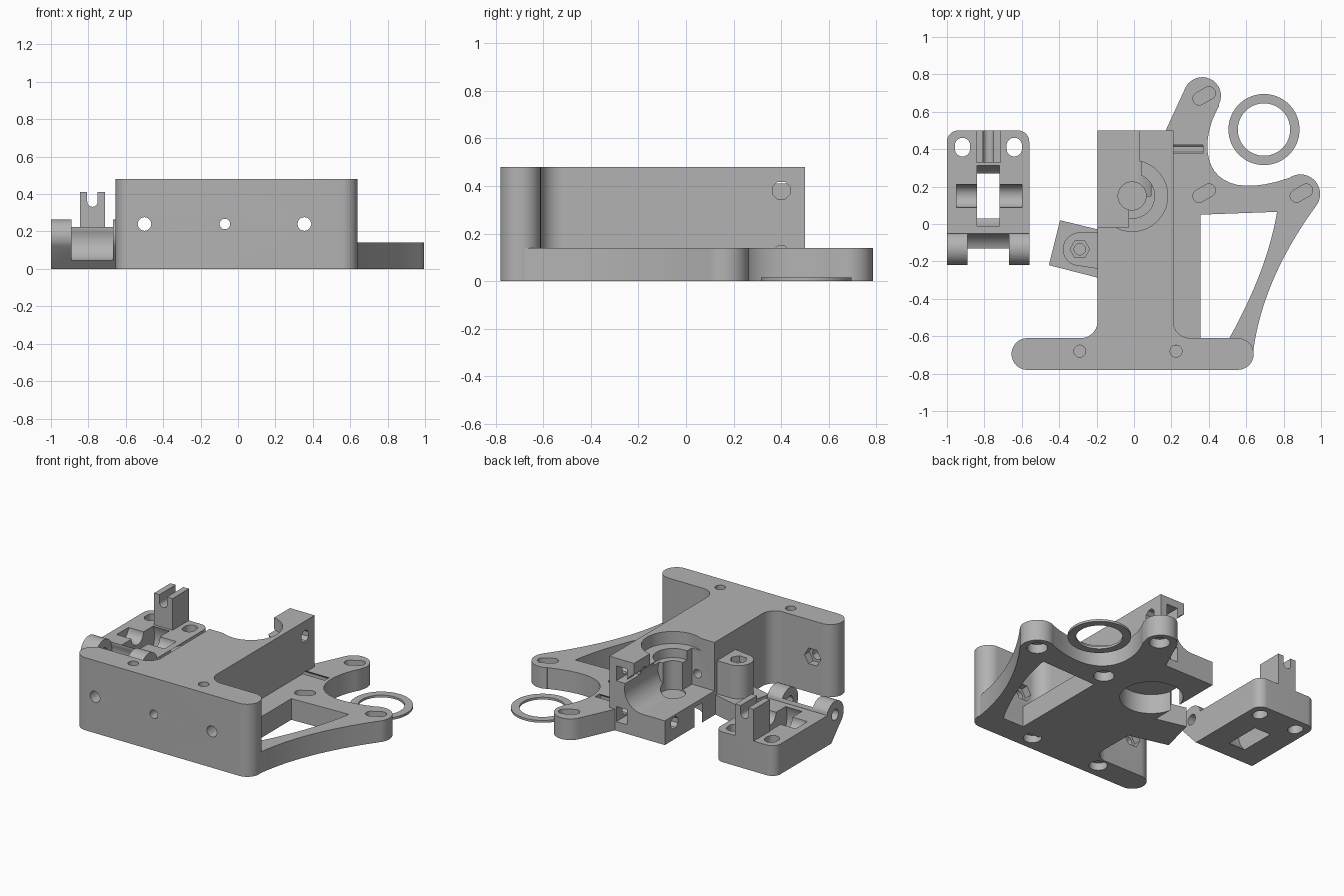
import bpy, bmesh
from math import cos, sin, pi, radians
from mathutils import Vector
from mathutils.geometry import interpolate_bezier

cube = bpy.data.objects.get("Cube")
if cube:
    bpy.data.objects.remove(cube)

grey = bpy.data.materials.new("plastic grey")
grey.use_nodes = True
grey.diffuse_color = (0.45, 0.45, 0.45, 1)
grey.node_tree.nodes["Principled BSDF"].inputs["Base Color"].default_value = (0.45, 0.45, 0.45, 1)


def arc(u, v, r, a, b, n=16):
    angles = [radians(a + (b - a) * i / n) for i in range(n + 1)]
    return [(u + r * cos(t), v + r * sin(t)) for t in angles]


def circle(u, v, r, n=40, turn=0):
    return [(u + r * cos(turn + 2 * pi * i / n), v + r * sin(turn + 2 * pi * i / n)) for i in range(n)]


def rect(u0, u1, v0, v1):
    return [(u0, v0), (u1, v0), (u1, v1), (u0, v1)]


def curve(*points):
    return [(p.x, p.y) for p in interpolate_bezier(*[Vector((*q, 0)) for q in points], 20)]


def bend(a, control, b):
    a, c, b = Vector(a), Vector(control), Vector(b)
    return curve(a, a.lerp(c, 2 / 3), b.lerp(c, 2 / 3), b)


def prism(name, points, low, high, axis="z"):
    """Extrude a flat outline along one axis."""
    place = {"z": lambda u, v, w: (u, v, w),
             "x": lambda u, v, w: (w, u, v),
             "y": lambda u, v, w: (u, w, v)}[axis]
    bm = bmesh.new()
    ends = [[bm.verts.new(place(u, v, w)) for u, v in points] for w in (low, high)]
    n = len(points)
    bm.faces.new(ends[0])
    bm.faces.new(ends[1])
    for i in range(n):
        j = (i + 1) % n
        bm.faces.new((ends[0][i], ends[0][j], ends[1][j], ends[1][i]))
    bmesh.ops.recalc_face_normals(bm, faces=bm.faces)
    mesh = bpy.data.meshes.new(name)
    bm.to_mesh(mesh)
    bm.free()
    obj = bpy.data.objects.new(name, mesh)
    bpy.context.collection.objects.link(obj)
    mesh.materials.append(grey)
    return obj


def activate(obj):
    bpy.ops.object.select_all(action="DESELECT")
    obj.select_set(True)
    bpy.context.view_layer.objects.active = obj


def combine(obj, points, low, high, axis="z", operation="DIFFERENCE"):
    tool = prism("cutter", points, low, high, axis)
    tool.hide_render = True
    mod = obj.modifiers.new("cut", "BOOLEAN")
    mod.operation, mod.solver, mod.object = operation, "EXACT", tool
    activate(obj)
    bpy.ops.object.modifier_apply(modifier=mod.name)
    bpy.data.objects.remove(tool)


# Main block with the round-ended front beam
block = prism("main_block",
              arc(0.555, -0.695, 0.085, -90, 90) + arc(0.30, -0.52, 0.09, 270, 180)
              + [(0.21, 0.5), (-0.195, 0.5)]
              + arc(-0.285, -0.52, 0.09, 0, -90) + arc(-0.57, -0.695, 0.085, 90, 270),
              0, 0.48)
cut = lambda *a: combine(block, *a)
# Idler space and round trough at the back
cut(rect(-0.3, -0.03, -0.02, 0.6), 0.16, 0.6)
cut(rect(-0.3, 0.03, 0.15, 0.6), 0.29, 0.6)
cut(circle(-0.03, 0.29, 0.13), 0.15, 0.6, "y")
# Stepped bearing seats
for radius, low, high in ((0.19, 0.40, 0.6), (0.12, 0.34, 0.6), (0.075, 0.15, 0.6), (0.19, -0.1, 0.13)):
    cut(circle(-0.01, 0.15, radius), low, high)
# Beam holes with hexagonal nut pockets
cut(circle(-0.07, 0.24, 0.028), -0.9, 0.6, "y")
for x in (-0.5, 0.355):
    cut(circle(x, 0.24, 0.037, 12), -0.9, -0.5, "y")
    cut(circle(x, 0.24, 0.06, 6), -0.66, -0.5, "y")
for x in (-0.29, 0.225):
    cut(circle(x, -0.68, 0.032), 0.06, 0.6)
    cut(circle(x, -0.68, 0.055), -0.1, 0.05)
# Clamp screw holes and nut slots
for z in (0.11, 0.38):
    cut(circle(0.4, z, 0.04, 8, pi / 8), -0.3, 0.37, "x")
    cut(rect(0.08, 0.16, 0.35, 0.6), z - 0.05, z + 0.05)

# Mounting plate with lobes and triangular opening
plate = prism("mounting_plate",
              [(0.2, -0.65), (0.2, 0.49), (0.165, 0.49)]
              + arc(0.365, 0.685, 0.1, 155, -25)
              + curve((0.455, 0.63), (0.33, 0.42), (0.36, 0.08), (0.84, 0.25))
              + arc(0.89, 0.16, 0.105, 118, -33)
              + bend((0.976, 0.10), (0.682, -0.3), (0.635, -0.70)) + [(0.55, -0.65)],
              0, 0.14)
combine(plate, [(0.355, -0.61)] + bend((0.51, -0.61), (0.7125, -0.2475), (0.765, 0.065))
        + [(0.355, 0.05)], -0.1, 0.3)
combine(plate, circle(0.4, 0.11, 0.04, 8, pi / 8), 0.1, 0.37, "x")
# Slanted motor slots, round recesses beneath
for x, y in ((0.375, 0.685), (0.375, 0.165), (0.895, 0.165)):
    dx, dy = 0.03 * cos(pi / 6), 0.03 * sin(pi / 6)
    slot = arc(x + dx, y + dy, 0.034, -60, 120) + arc(x - dx, y - dy, 0.034, 120, 300)
    combine(plate, slot, 0.07, 0.3)
    combine(plate, circle(x, y, 0.062), -0.1, 0.06)

# Hinge lug on the side of the block
foot = prism("hinge_foot", [(-0.455, -0.22), (-0.395, 0.02), (-0.19, -0.03), (-0.19, -0.288)], 0, 0.13)
lug = prism("hinge_lug", [(-0.19, -0.24), (-0.19, -0.045)] + arc(-0.29, -0.135, 0.09, 80, 250), 0.13, 0.35)
combine(lug, circle(-0.29, -0.135, 0.03), 0.1, 0.5)
combine(lug, circle(-0.29, -0.135, 0.052, 6), 0.31, 0.5)

# Idler arm with hinge barrels
idler = prism("idler_arm", [(0.5, 0), (0.5, 0.2), (-0.05, 0.2)]
              + arc(-0.13, 0.175, 0.09, 30, 215) + [(-0.09, 0)], -1, -0.56, "x")
combine(idler, [(-1.1, -0.4), (-0.4, -0.4)] + [(-0.4, 0.3), (-0.56, 0.3)]
        + arc(-0.62, 0.44, 0.06, 0, 90) + arc(-0.94, 0.44, 0.06, 90, 180)
        + [(-1, 0.3), (-1.1, 0.3)], -0.1, 0.5, "z", "INTERSECT")
cut = lambda *a: combine(idler, *a)
# Gap between barrels, hinge pin, bearing window, axle seats
cut(circle(-0.165, 0.16, 0.12), -0.89, -0.667, "x")
cut(rect(-0.89, -0.667, -0.4, -0.165), -0.1, 0.4)
cut(rect(-0.89, -0.667, -0.2, -0.055), 0.16, 0.4)
cut(circle(-0.13, 0.175, 0.035), -1.1, -0.4, "x")
cut(circle(0.15, 0.13, 0.177), -0.84, -0.72, "x")
cut(circle(0.15, 0.2, 0.062), -0.95, -0.6, "x")
# Oval clamp screw holes
for x in (-0.917, -0.64):
    cut(arc(x, 0.42, 0.041, 0, 180) + arc(x, 0.402, 0.041, 180, 360), -0.1, 0.5)

# Forked post on the idler
post = prism("forked_post", [(-0.845, 0.15), (-0.71, 0.15), (-0.71, 0.41)]
             + [(-0.75, 0.41)] + arc(-0.778, 0.36, 0.028, 0, -180) + [(-0.806, 0.41), (-0.845, 0.41)],
             0.33, 0.5, "y")

# Loose spacer ring
ring = prism("spacer_ring", circle(0.695, 0.505, 0.19, 64), 0, 0.015)
combine(ring, circle(0.695, 0.505, 0.14, 64), -0.1, 0.1)

for obj in (block, plate, foot, lug, idler, post, ring):
    activate(obj)
    bpy.ops.object.shade_smooth_by_angle(angle=radians(30))
